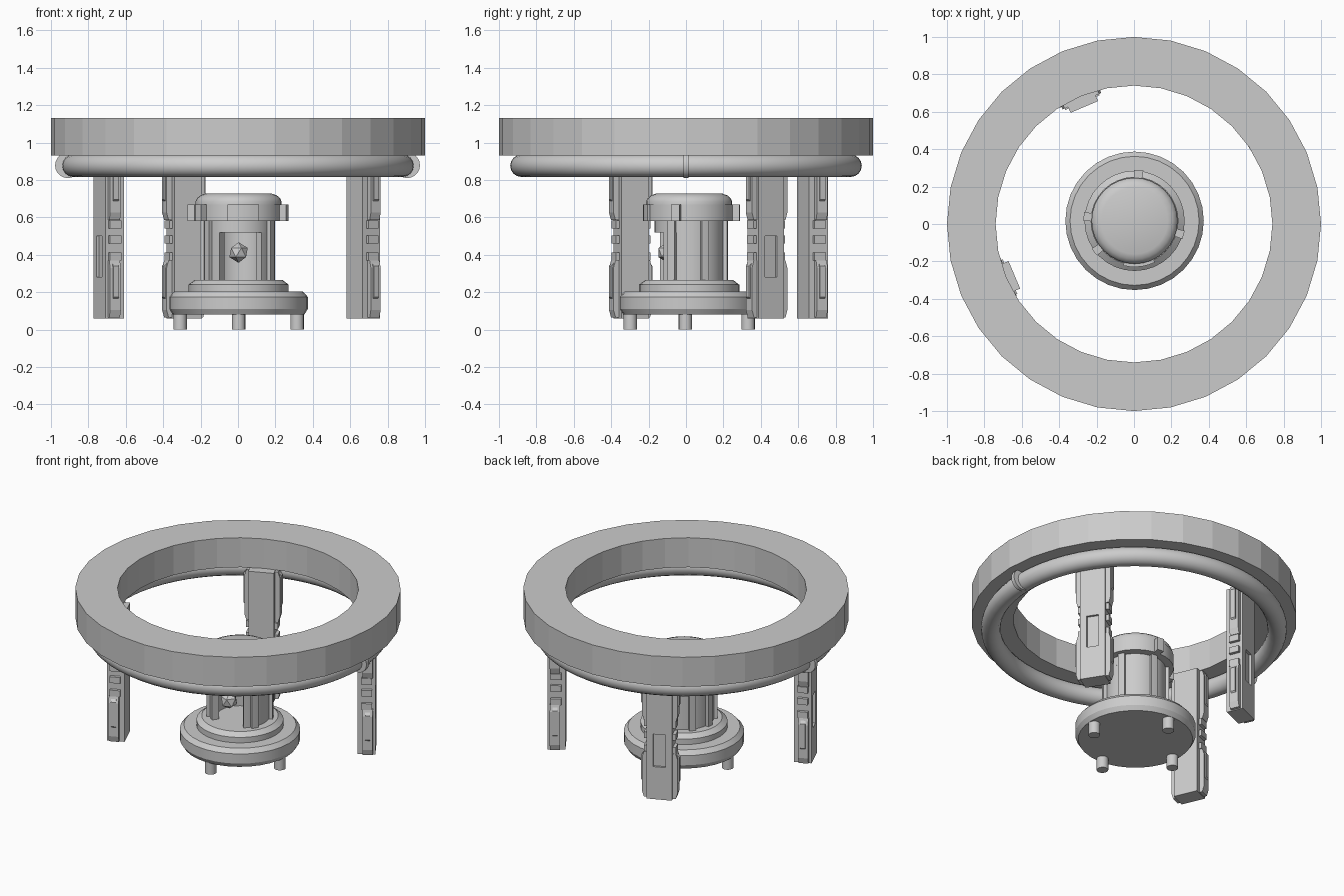
import bpy, bmesh
from math import sin, cos, pi, radians
from mathutils import Matrix, Vector

if "Cube" in bpy.data.objects:
    bpy.data.objects.remove(bpy.data.objects["Cube"])

CX, CY = 0.003, 0.017   # pedestal axis


def finish(name, bm, smooth=None, loc=(0, 0, 0), rot=0):
    bmesh.ops.recalc_face_normals(bm, faces=bm.faces)
    me = bpy.data.meshes.new(name)
    bm.to_mesh(me)
    bm.free()
    ob = bpy.data.objects.new(name, me)
    bpy.context.collection.objects.link(ob)
    ob.location = loc
    ob.rotation_euler[2] = rot
    if smooth:
        bpy.ops.object.select_all(action='DESELECT')
        bpy.context.view_layer.objects.active = ob
        ob.select_set(True)
        bpy.ops.object.shade_smooth_by_angle(angle=radians(smooth))
    return ob


def lathe(name, prof, n=32, smooth=30, loc=(0, 0, 0), a0=0, a1=360):
    """Revolve a closed (r, z) profile; a partial turn gets end caps."""
    bm = bmesh.new()
    full = a1 - a0 == 360
    cols = []
    for i in range(n if full else n + 1):
        a = radians(a0 + (a1 - a0) * i / n)
        cols.append([bm.verts.new((r * cos(a), r * sin(a), z)) for r, z in prof])
    m = len(prof)
    for i in range(n):
        c, d = cols[i], cols[(i + 1) % len(cols)]
        for j in range(m):
            k = (j + 1) % m
            if prof[j][0] == 0 and prof[k][0] == 0:
                continue
            bm.faces.new((c[j], d[j], d[k], c[k]))
    if not full:
        bm.faces.new(cols[0])
        bm.faces.new(cols[-1])
    bmesh.ops.remove_doubles(bm, verts=bm.verts, dist=1e-5)
    return finish(name, bm, smooth, loc)


def rect(r0, r1, z0, z1):
    return [(r0, z0), (r1, z0), (r1, z1), (r0, z1)]


def box(bm, x0, x1, y0, y1, z0, z1):
    mat = Matrix.Translation(((x0 + x1) / 2, (y0 + y1) / 2, (z0 + z1) / 2)) @ \
        Matrix.Diagonal((x1 - x0, y1 - y0, z1 - z0, 1))
    bmesh.ops.create_cube(bm, size=1, matrix=mat)


def plate(bm, pts, y0, y1):
    """Prism from an (x, z) outline, extruded along y."""
    f = bm.faces.new([bm.verts.new((x, y0, z)) for x, z in pts])
    ext = bmesh.ops.extrude_face_region(bm, geom=[f])['geom']
    bmesh.ops.translate(bm, vec=(0, y1 - y0, 0),
                        verts=[v for v in ext if isinstance(v, bmesh.types.BMVert)])


def torus_prof(R, r, z, n):
    return [(R + r * cos(2 * pi * i / n), z + r * sin(2 * pi * i / n)) for i in range(n)]


# Upper ring and the tube below it
lathe("upper_ring", rect(0.74, 1.0, 0.93, 1.13), smooth=None)
lathe("ring_tube", torus_prof(0.88, 0.06, 0.876, 16), n=64, smooth=40)

# Clamps around the tube on both sides
for side, x in (("left", -0.91), ("right", 0.905)):
    bm = bmesh.new()
    bmesh.ops.create_cone(bm, cap_ends=True, segments=20, radius1=0.068, radius2=0.068,
                          depth=0.026, matrix=Matrix.Rotation(pi / 2, 4, 'X'))
    finish("tube_clamp_" + side, bm, 40, (x, 0, 0.878))

# Three posts: x is tangential, y is radial
for i, (ang, rad) in enumerate(((113, 0.735), (203, 0.75), (32.5, 0.793))):
    bm = bmesh.new()
    box(bm, -0.08, 0.08, -0.055, 0.04, 0.06, 0.93)
    # outer skin around a recessed panel
    box(bm, -0.08, 0.08, 0.04, 0.055, 0.06, 0.28)
    box(bm, -0.08, 0.08, 0.04, 0.055, 0.50, 0.93)
    for s in (-1, 1):
        box(bm, min(s * 0.038, s * 0.08), max(s * 0.038, s * 0.08), 0.04, 0.055, 0.28, 0.50)
        # chamfered side blocks with raised pads
        for z0, z1 in ((0.065, 0.37), (0.585, 0.925)):
            plate(bm, [(s * 0.07, z0), (s * 0.10, z0), (s * 0.112, z0 + 0.04),
                       (s * 0.112, z1 - 0.04), (s * 0.10, z1), (s * 0.07, z1)], -0.022, 0.04)
            plate(bm, [(s * 0.1, z0 + 0.09), (s * 0.12, z0 + 0.11),
                       (s * 0.12, z1 - 0.03), (s * 0.1, z1 - 0.01)], -0.008, 0.024)
        # ridges between the blocks
        for z in (0.37, 0.46, 0.54):
            box(bm, min(s * 0.07, s * 0.1), max(s * 0.07, s * 0.1), -0.03, 0.035, z, z + 0.042)
    a = radians(ang)
    finish(f"post_{i + 1}", bm, None, (rad * cos(a), rad * sin(a), 0), a - pi / 2)

# Pedestal base with two steps
C = (CX, CY, 0)
lathe("pedestal_base", [(0, 0.08), (0.352, 0.08), (0.37, 0.11), (0.37, 0.175),
                        (0.345, 0.203), (0, 0.203)], loc=C)
lathe("base_step", [(0, 0.2), (0.268, 0.2), (0.268, 0.24), (0.235, 0.265), (0, 0.265)], loc=C)

# Feet
for i, (x, y) in enumerate(((-0.313, -0.02), (0.313, -0.02), (0, -0.315), (0, 0.315))):
    lathe(f"foot_{i + 1}", [(0, 0), (0.036, 0), (0.036, 0.09), (0, 0.09)], n=16,
          loc=(CX + x, CY + y, 0))

# Hollow body with an open window at the front
lathe("body_wall", rect(0.14, 0.185, 0.25, 0.52), n=28, loc=C, a0=-48, a1=237)
lathe("body_lintel", [(0, 0.52), (0.185, 0.52), (0.185, 0.6), (0, 0.6)], loc=C)

# Vertical ribs around the body
for i, a in enumerate((-28, 25, 85, 140, 177, 214)):
    lathe(f"body_rib_{i + 1}", rect(0.17, 0.207, 0.25, 0.59), n=2, loc=C,
          a0=a - 6, a1=a + 6)

# Collar, its tabs and the domed cap
lathe("collar", [(0, 0.58), (0.235, 0.58), (0.235, 0.668), (0, 0.668)], loc=C)
for i, (a, w) in enumerate(((85, 5), (175, 5), (218, 5), (-16, 5), (276, 20))):
    r = 0.273 if w == 5 else 0.247
    lathe(f"collar_tab_{i + 1}", rect(0.22, r, 0.58, 0.668), n=max(2, w // 4), loc=C,
          a0=a - w, a1=a + w)
lathe("cap", [(0, 0.66), (0.23, 0.66), (0.23, 0.685), (0.222, 0.702), (0.205, 0.717),
              (0.178, 0.727), (0, 0.727)], smooth=40, loc=C)

# Faceted gem in the window
bm = bmesh.new()
bmesh.ops.create_icosphere(bm, subdivisions=1, radius=0.055)
finish("gem", bm, None, (CX, -0.1, 0.412))
